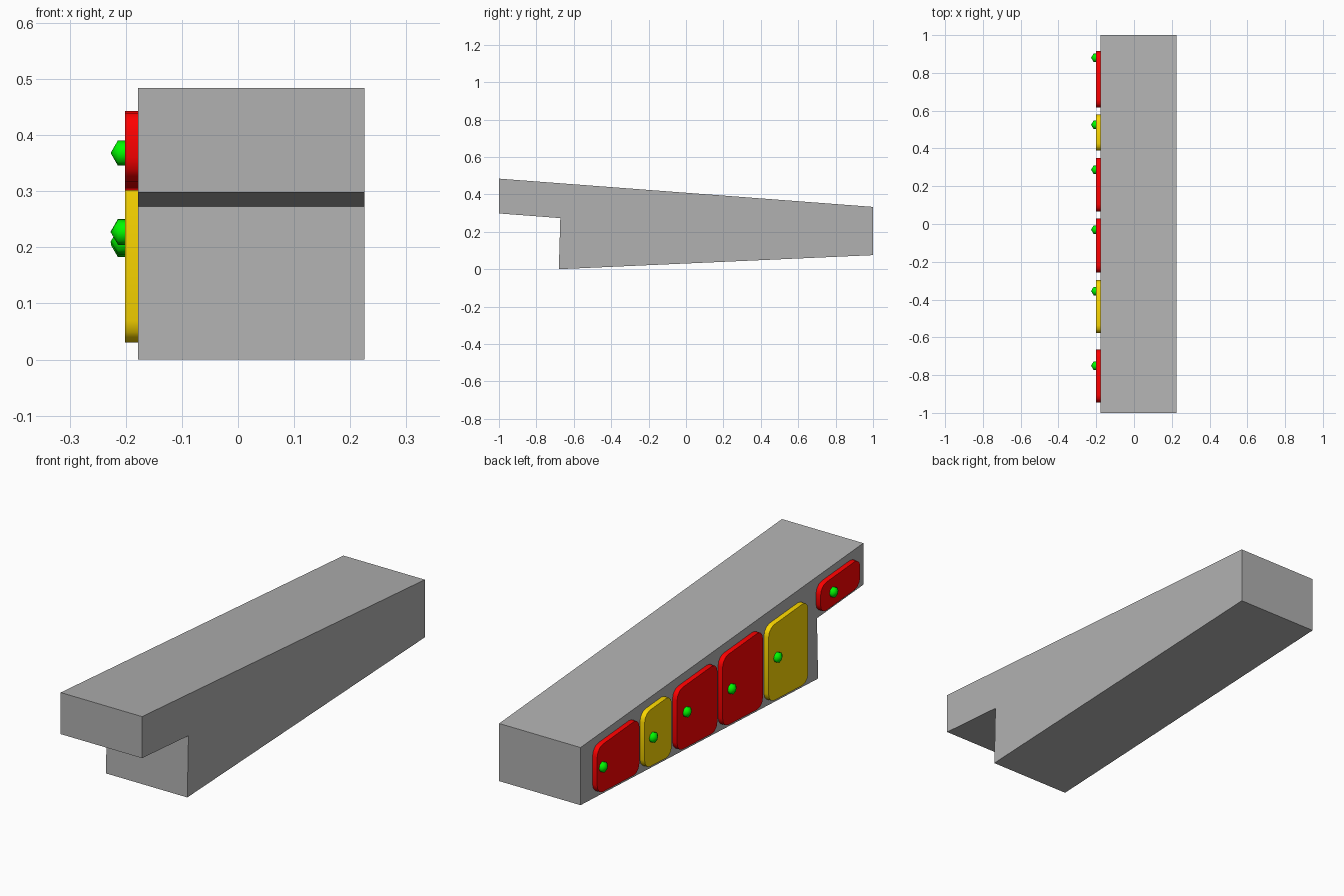
import bpy, bmesh
from math import pi, radians
from mathutils import Matrix

if "Cube" in bpy.data.objects:
    bpy.data.objects.remove(bpy.data.objects["Cube"])

BODY_L, BODY_R, DOOR_L = -0.178, 0.225, -0.201


def material(name, rgb):
    m = bpy.data.materials.new(name)
    m.diffuse_color = (*rgb, 1)
    m.use_nodes = True
    m.node_tree.nodes["Principled BSDF"].inputs["Base Color"].default_value = m.diffuse_color
    return m


grey = material("dark_grey", (0.44, 0.44, 0.44))
red = material("red", (1.0, 0.0, 0.0))
yellow = material("yellow", (0.97, 0.68, 0.0))
green = material("green", (0.0, 0.95, 0.0))


def add_object(name, bm, mat):
    bmesh.ops.recalc_face_normals(bm, faces=bm.faces)
    me = bpy.data.meshes.new(name)
    bm.to_mesh(me)
    bm.free()
    ob = bpy.data.objects.new(name, me)
    bpy.context.collection.objects.link(ob)
    me.materials.append(mat)
    return ob


def smooth(ob, angle):
    ob.data.shade_smooth()
    ob.data.set_sharp_from_angle(angle=radians(angle))


def prism(name, profile, x0, x1, mat, radius=0):
    """Extrude a (y, z) profile along x, optionally rounding its corners."""
    bm = bmesh.new()
    face = bm.faces.new([bm.verts.new((x0, y, z)) for y, z in profile])
    ext = bmesh.ops.extrude_face_region(bm, geom=[face], use_keep_orig=True)
    for v in ext["geom"]:
        if isinstance(v, bmesh.types.BMVert):
            v.co.x = x1
    if radius:
        bm.normal_update()
        edges = [e for e in bm.edges
                 if abs(e.verts[0].co.x - e.verts[1].co.x) > 0.001]
        bmesh.ops.bevel(bm, geom=edges, offset=radius, segments=3,
                        profile=0.5, affect='EDGES')
    return add_object(name, bm, mat)


def top(y):
    return 0.484 - 0.0755 * (y + 1)


def bottom(y):
    if y < -0.66:
        return 0.273 - 0.076 * (y + 0.672)
    return 0.0446 * (y + 0.68) - 0.002


# Tapered body with a step under the front end
prism("body", [(-1, 0.484), (1, 0.333), (1, 0.075), (-0.68, 0),
               (-0.672, 0.273), (-1, 0.298)], BODY_L, BODY_R, grey)

# Panels on the left side: y range, top inset, colour, knob (y, z)
panels = [
    (-0.945, -0.665, 0.034, red, -0.75, 0.368),
    (-0.577, -0.297, 0.055, yellow, -0.355, 0.227),
    (-0.257, 0.028, 0.04, red, -0.03, 0.21),
    (0.065, 0.35, 0.04, red, 0.287, 0.228),
    (0.388, 0.58, 0.036, yellow, 0.525, 0.205),
    (0.617, 0.915, 0.036, red, 0.88, 0.208),
]
for i, (y0, y1, inset, mat, ky, kz) in enumerate(panels, 1):
    panel = prism(f"panel_{i}",
                  [(y0, bottom(y0) + 0.026), (y1, bottom(y1) + 0.026),
                   (y1, top(y1) - inset), (y0, top(y0) - inset)],
                  DOOR_L, BODY_L, mat, 0.04)
    smooth(panel, 40)
    # Low-poly round knob half sunk into the panel
    bm = bmesh.new()
    bmesh.ops.create_uvsphere(bm, u_segments=8, v_segments=3, radius=0.026,
                              matrix=Matrix.Rotation(pi / 2, 4, 'Y'))
    knob = add_object(f"knob_{i}", bm, green)
    knob.location = (-0.201, ky, kz)
    smooth(knob, 70)
